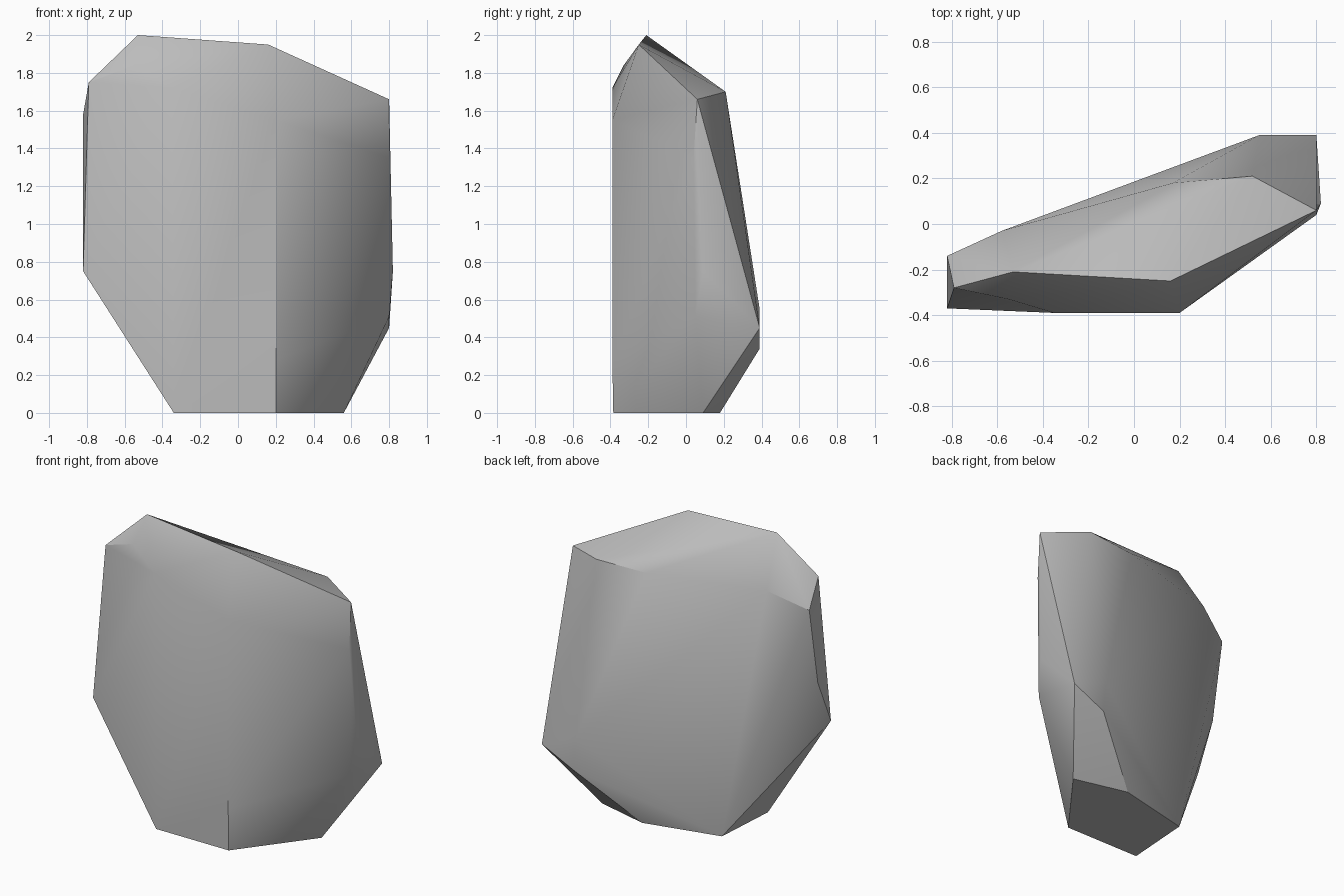
import bpy
import bmesh
import math

# Remove the default cube only
default_cube = bpy.data.objects.get("Cube")
if default_cube:
    bpy.data.objects.remove(default_cube, do_unlink=True)


def make_material(name, color):
    material = bpy.data.materials.new(name)
    material.use_nodes = True
    material.diffuse_color = color
    material.node_tree.nodes["Principled BSDF"].inputs["Base Color"].default_value = color
    return material


def chiselled_stone(name, corner_groups, material):
    """Wrap the corner points in a convex skin and merge its flat facets."""
    bm = bmesh.new()
    for group in corner_groups:
        for corner in group:
            bm.verts.new(corner)
    hull = bmesh.ops.convex_hull(bm, input=bm.verts[:], use_existing_faces=False)
    leftovers = {item for key in ("geom_interior", "geom_unused") for item in hull[key]
                 if isinstance(item, bmesh.types.BMVert)}
    bmesh.ops.delete(bm, geom=list(leftovers), context='VERTS')
    bmesh.ops.dissolve_limit(bm, angle_limit=math.radians(1), verts=bm.verts[:], edges=bm.edges[:])
    bmesh.ops.recalc_face_normals(bm, faces=bm.faces[:])
    mesh = bpy.data.meshes.new(name)
    bm.to_mesh(mesh)
    bm.free()
    mesh.materials.append(material)
    stone = bpy.data.objects.new(name, mesh)
    bpy.context.collection.objects.link(stone)
    return stone


# Flat base the stone rests on
base = [(-.34, -.385, 0), (.2, -.385, 0), (.56, .09, 0), (.2, .18, 0), (-.31, .06, 0)]

# Broad front slab with its upper bevel
front = [(.2, -.39, .28), (.2, -.39, 1.55), (-.35, -.39, 1.72), (-.55, -.33, 1.84)]

# Narrow side on the right of the front slab
left_side = [(.8, .06, 1.66), (.8, .04, 1.35), (.82, .09, .75), (.8, .05, .51), (.8, .39, .45)]

# Narrow side opposite
right_side = [(-.79, -.28, 1.75), (-.82, -.14, 1.58), (-.82, -.23, 1.06), (-.82, -.37, .75)]

# Back bulge near the base and the shoulder above it
back = [(.57, .39, .34), (.55, .39, .55), (.52, .21, 1.7), (.17, .18, 1.69), (-.58, -.03, 1.69)]

# Sloping crown
crown = [(-.53, -.21, 2), (.16, -.25, 1.95)]

grey = make_material("stone grey", (.5, .5, .5, 1))
rock = chiselled_stone("rock", [base, front, left_side, right_side, back, crown], grey)

# Soft facets with crisp main ridges
bpy.ops.object.select_all(action='DESELECT')
rock.select_set(True)
bpy.context.view_layer.objects.active = rock
bpy.ops.object.shade_smooth_by_angle(angle=math.radians(30))
